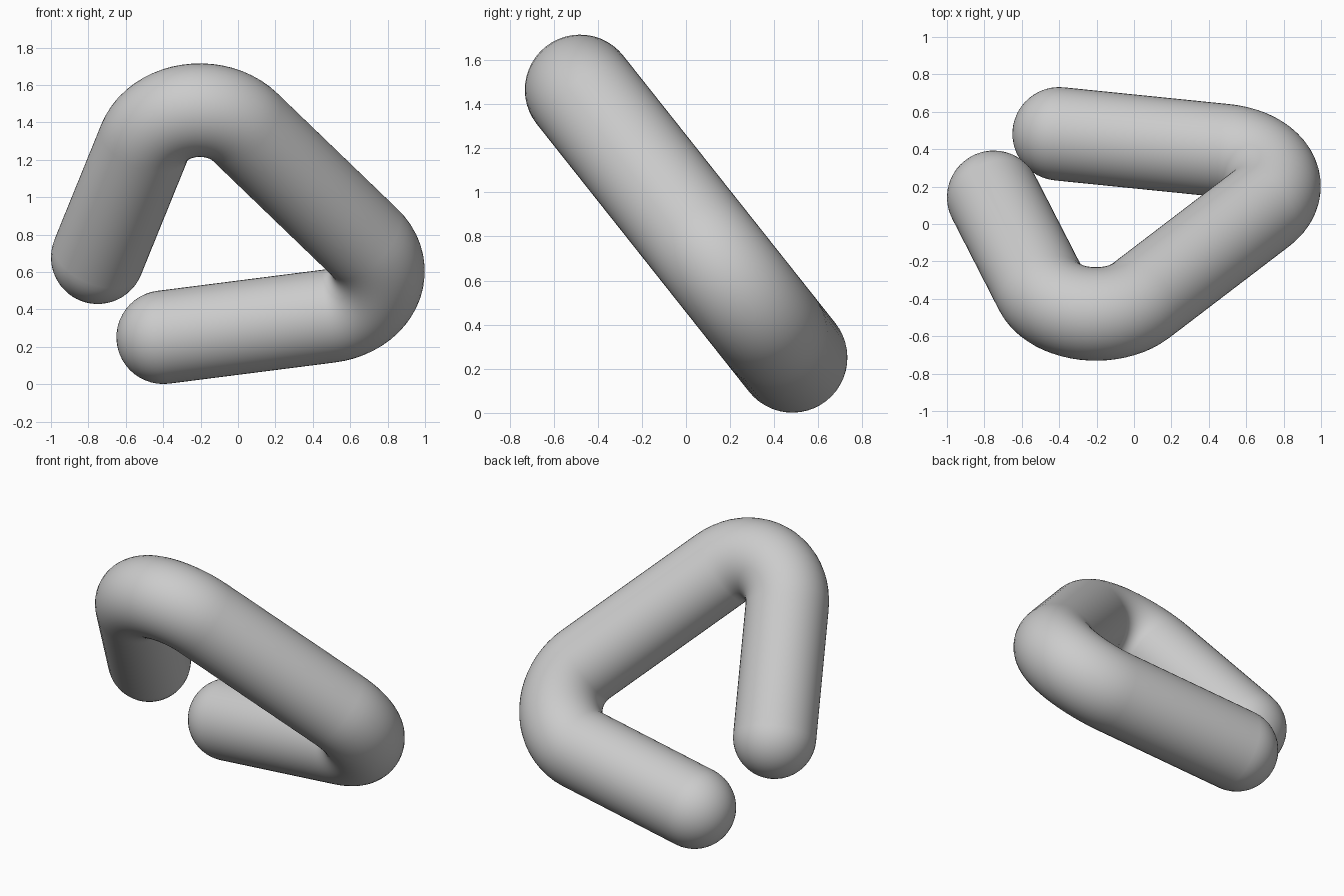
import bpy, bmesh
from math import sin, cos, pi, tan
from mathutils import Vector, Matrix

if "Cube" in bpy.data.objects:
    bpy.data.objects.remove(bpy.data.objects["Cube"])

R = 0.25        # tube radius
BEND = 0.31     # centreline bend radius
SIDES = 48

# tilted plane holding the whole path
origin = Vector((0, 0.482, 0.251))
U = Vector((1, 0, 0))
V = Vector((0, -0.6214, 0.7836)).normalized()
N = U.cross(V)

corners = [origin + U * u + V * v for u, v in
           [(-0.40, 0.0), (1.017, 0.231), (-0.325, 1.88), (-0.75, 0.546)]]


def fillet(a, p, b, steps=20):
    """Centreline points and tangents round one corner."""
    d1, d2 = (p - a).normalized(), (b - p).normalized()
    turn = d1.angle(d2)
    start = p - d1 * BEND * tan(turn / 2)
    centre = start + N.cross(d1) * BEND
    out = []
    for i in range(steps + 1):
        rot = Matrix.Rotation(turn * i / steps, 3, N)
        out.append((centre + rot @ (start - centre), rot @ d1))
    return out


# stations: (centre, tangent, ring radius), with round caps at both ends
CAP = 12
t0 = (corners[1] - corners[0]).normalized()
t1 = (corners[3] - corners[2]).normalized()
stations = []
for i in range(1, CAP + 1):
    a = pi / 2 * i / CAP
    stations.append((corners[0] - t0 * R * cos(a), t0, R * sin(a)))
for k in (1, 2):
    stations += [(p, t, R) for p, t in fillet(*corners[k - 1:k + 2])]
for i in range(CAP, 0, -1):
    a = pi / 2 * i / CAP
    stations.append((corners[3] + t1 * R * cos(a), t1, R * sin(a)))

# skin the rings
bm = bmesh.new()
rings = []
for p, t, r in stations:
    side = N.cross(t)
    rings.append([bm.verts.new(p + (side * cos(2 * pi * j / SIDES)
                                    + N * sin(2 * pi * j / SIDES)) * r)
                  for j in range(SIDES)])
for a, b in zip(rings, rings[1:]):
    for j in range(SIDES):
        k = (j + 1) % SIDES
        bm.faces.new((a[j], a[k], b[k], b[j]))
for ring, tip in ((rings[0], corners[0] - t0 * R), (rings[-1], corners[3] + t1 * R)):
    v = bm.verts.new(tip)
    for j in range(SIDES):
        bm.faces.new((ring[j], ring[(j + 1) % SIDES], v))
bmesh.ops.recalc_face_normals(bm, faces=bm.faces)
for f in bm.faces:
    f.smooth = True

mesh = bpy.data.meshes.new("bent_tube")
bm.to_mesh(mesh)
bm.free()
bpy.context.collection.objects.link(bpy.data.objects.new("bent_tube", mesh))
